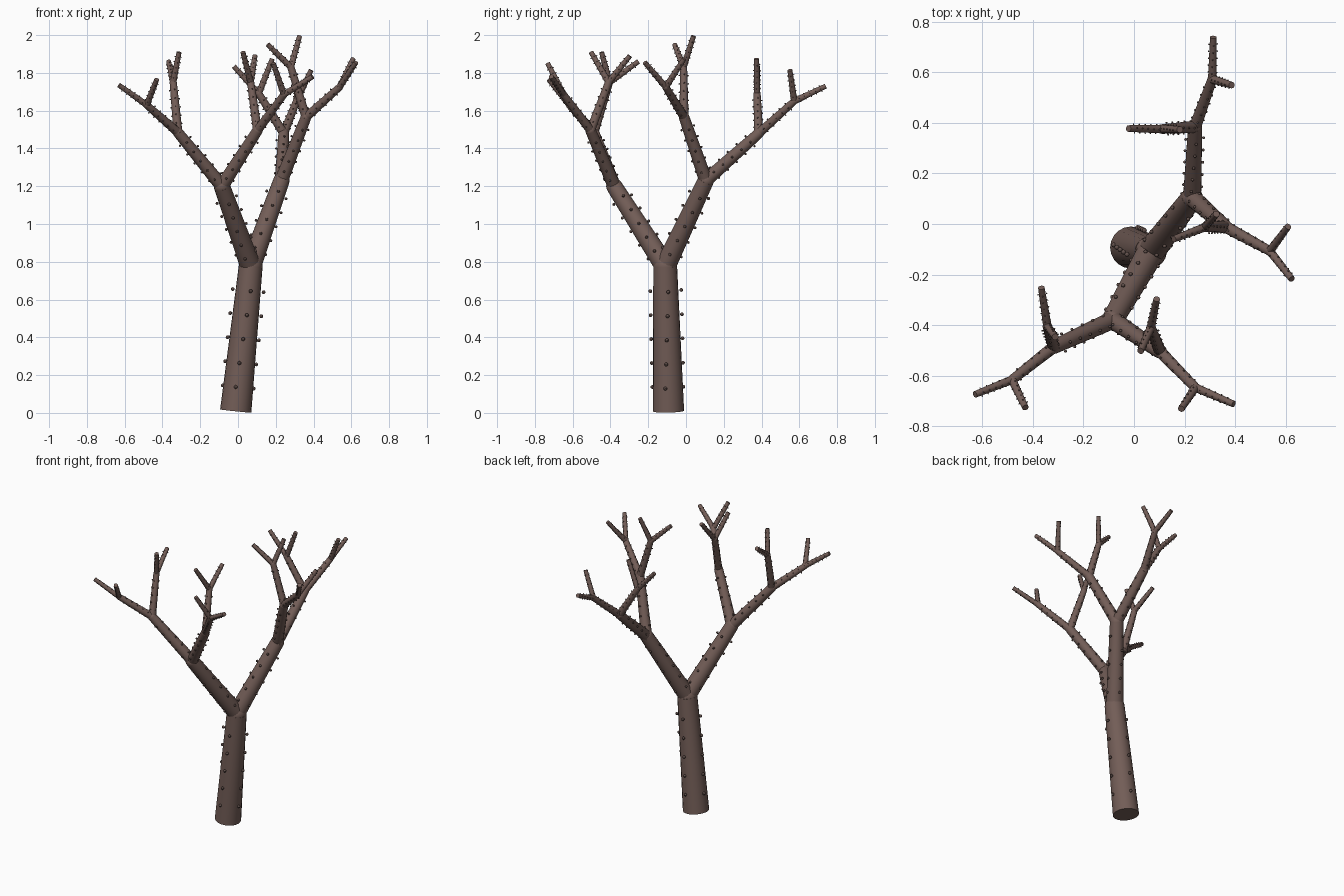
import bpy, bmesh, math
from mathutils import Vector, Matrix

if "Cube" in bpy.data.objects:
    bpy.data.objects.remove(bpy.data.objects["Cube"])


def material(name, color):
    m = bpy.data.materials.new(name)
    m.diffuse_color = color
    m.use_nodes = True
    m.node_tree.nodes["Principled BSDF"].inputs["Base Color"].default_value = m.diffuse_color
    return m


BARK = material("bark", (0.17, 0.11, 0.095, 1))
KNOT = material("knot", (0.12, 0.08, 0.07, 1))

# start and end radius of a limb, and bead radius, for each level
LEVELS = [(0.083, 0.063, 0.010), (0.055, 0.043, 0.008), (0.036, 0.028, 0.006),
          (0.024, 0.019, 0.004), (0.017, 0.013, 0.003)]
NAMES = ["trunk", "main_limb", "branch", "twig", "tip"]


def finish(bm, name, mat):
    me = bpy.data.meshes.new(name)
    bm.to_mesh(me)
    bm.free()
    ob = bpy.data.objects.new(name, me)
    bpy.context.collection.objects.link(ob)
    me.materials.append(mat)
    bpy.context.view_layer.objects.active = ob
    bpy.ops.object.select_all(action='DESELECT')
    ob.select_set(True)
    bpy.ops.object.shade_smooth_by_angle(angle=math.radians(40))


def limb(a, b, level):
    a, b = Vector(a), Vector(b)
    r1, r2, bead = LEVELS[level]
    axis = b - a
    rot = Vector((0, 0, 1)).rotation_difference(axis).to_matrix().to_4x4()

    # tapered wood
    bm = bmesh.new()
    bmesh.ops.create_cone(bm, cap_ends=True, segments=20, radius1=r1, radius2=r2,
                          depth=axis.length,
                          matrix=Matrix.Translation((a + b) / 2) @ rot)
    finish(bm, NAMES[level], BARK)

    # rounded joint where the limb forks
    if level < 4:
        bm = bmesh.new()
        bmesh.ops.create_uvsphere(bm, u_segments=16, v_segments=10, radius=r2,
                                  matrix=Matrix.Translation(b))
        finish(bm, NAMES[level] + "_joint", BARK)

    # rings of four small bark knots
    bm = bmesh.new()
    for k in range(1, 6):
        for q in range(4):
            ang = q * math.pi / 2 + 0.08 * (k - 3)
            off = rot @ Vector((r1 * math.cos(ang), r1 * math.sin(ang), 0))
            bmesh.ops.create_uvsphere(bm, u_segments=8, v_segments=6, radius=bead,
                                      matrix=Matrix.Translation(a + axis * k / 6 + off))
    finish(bm, NAMES[level] + "_knots", KNOT)


# branching structure: (end point, children)
TREE = ((0.067, -0.11, 0.775), [
    ((-0.085, -0.38, 1.2), [
        ((-0.318, -0.487, 1.485), [
            ((-0.483, -0.617, 1.63), [((-0.63, -0.675, 1.735), []),
                                      ((-0.43, -0.727, 1.765), [])]),
            ((-0.343, -0.405, 1.75), [((-0.367, -0.252, 1.86), []),
                                      ((-0.312, -0.447, 1.91), [])])]),
        ((0.103, -0.505, 1.495), [
            ((0.243, -0.648, 1.685), [((0.395, -0.713, 1.78), []),
                                      ((0.187, -0.732, 1.85), [])]),
            ((0.067, -0.41, 1.75), [((0.09, -0.297, 1.89), []),
                                    ((0.026, -0.503, 1.91), [])])])]),
    ((0.23, 0.105, 1.23), [
        ((0.36, -0.01, 1.565), [
            ((0.538, -0.107, 1.725), [((0.61, -0.01, 1.875), []),
                                      ((0.625, -0.218, 1.855), [])]),
            ((0.28, -0.013, 1.83), [((0.326, 0.04, 1.995), []),
                                    ((0.157, -0.06, 1.95), [])])]),
        ((0.242, 0.385, 1.48), [
            ((0.31, 0.573, 1.65), [((0.314, 0.74, 1.73), []),
                                   ((0.387, 0.55, 1.815), [])]),
            ((0.11, 0.376, 1.69), [((-0.022, 0.378, 1.835), []),
                                   ((0.182, 0.374, 1.875), [])])])])])


def grow(start, node, level):
    end, children = node
    limb(start, end, level)
    for child in children:
        grow(end, child, level + 1)


grow((-0.012, -0.093, 0.01), TREE, 0)
